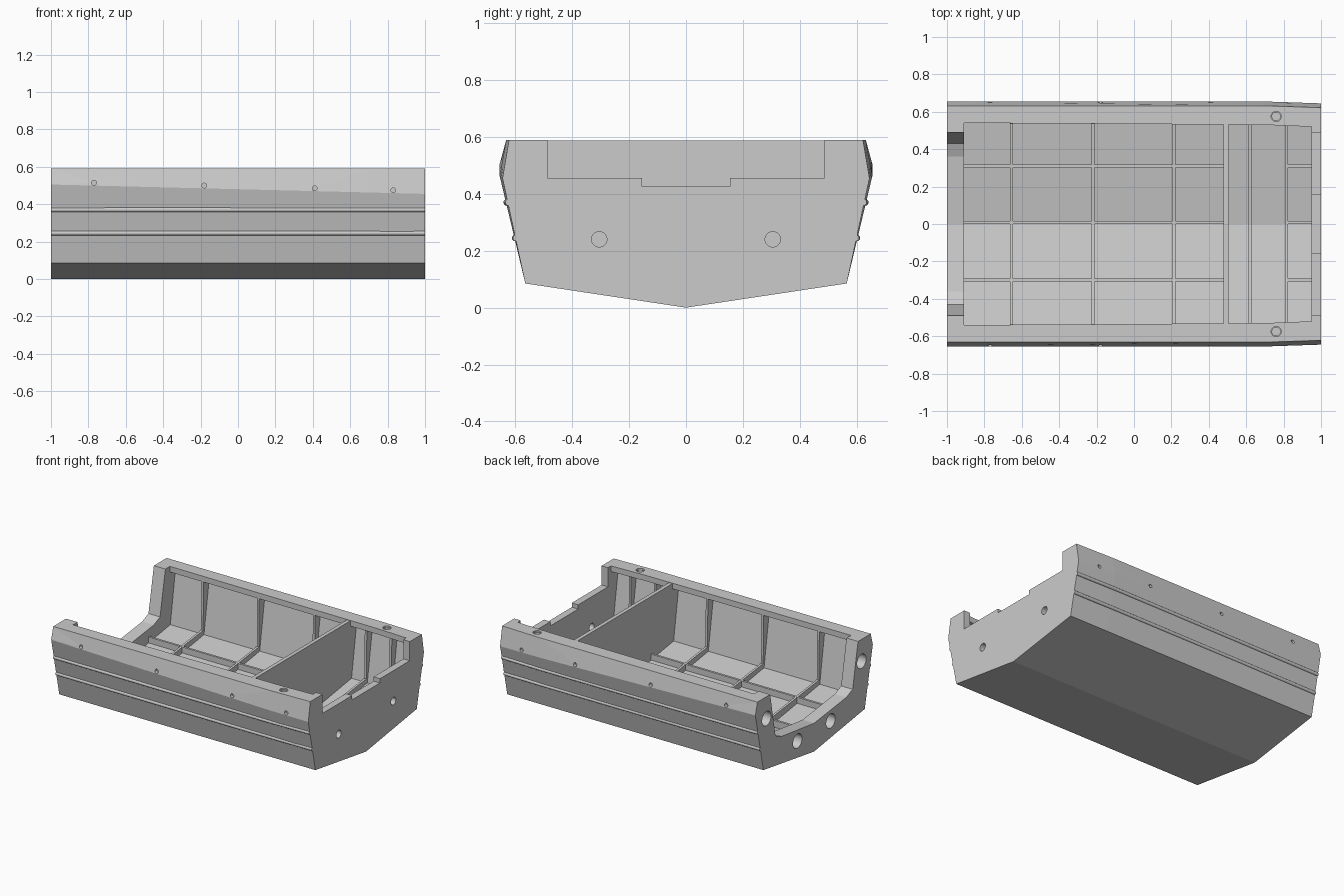
import bpy, bmesh, math
from mathutils import Matrix, Vector

cube = bpy.data.objects.get("Cube")
if cube:
    bpy.data.objects.remove(cube, do_unlink=True)

GREY = (0.6, 0.6, 0.6, 1)
mat = bpy.data.materials.new("plain grey")
mat.use_nodes = True
mat.diffuse_color = GREY
mat.node_tree.nodes["Principled BSDF"].inputs["Base Color"].default_value = GREY


def finish(bm, name):
    bmesh.ops.recalc_face_normals(bm, faces=bm.faces)
    mesh = bpy.data.meshes.new(name)
    bm.to_mesh(mesh)
    bm.free()
    mesh.materials.append(mat)
    ob = bpy.data.objects.new(name, mesh)
    bpy.context.collection.objects.link(ob)
    return ob


def loft(name, stations):
    """Skin closed (y, z) sections placed along x, with capped ends."""
    bm = bmesh.new()
    rings = [[bm.verts.new((x, y, z)) for y, z in pts] for x, pts in stations]
    n = len(rings[0])
    for a, b in zip(rings, rings[1:]):
        for i in range(n):
            j = (i + 1) % n
            bm.faces.new((a[i], a[j], b[j], b[i]))
    bm.faces.new(rings[0])
    bm.faces.new(rings[-1])
    return finish(bm, name)


def prism(name, x0, x1, pts):
    return loft(name, [(x0, pts), (x1, pts)])


def mirror(half):
    """Complete a half section running from the centre line upward."""
    return half + [(-y, z) for y, z in reversed(half) if y > 0]


def rod(name, centre, axis, r, length):
    bm = bmesh.new()
    turn = Vector((0, 0, 1)).rotation_difference(Vector(axis)).to_matrix().to_4x4()
    bmesh.ops.create_cone(bm, cap_ends=True, segments=32, radius1=r, radius2=r,
                          depth=length, matrix=Matrix.Translation(centre) @ turn)
    return finish(bm, name)


def cut(target, cutter):
    mod = target.modifiers.new("cut", 'BOOLEAN')
    mod.operation = 'DIFFERENCE'
    mod.solver = 'EXACT'
    mod.object = cutter
    deps = bpy.context.evaluated_depsgraph_get()
    deps.update()
    mesh = bpy.data.meshes.new_from_object(target.evaluated_get(deps))
    target.modifiers.clear()
    target.data = mesh
    bpy.data.objects.remove(cutter, do_unlink=True)


# Outer hull section: V bottom, flared sides, inward leaning rub rail
CHINE = (0.565, 0.085)
TOP = 0.59


def rail_z(x):
    return 0.48 - 0.025 * x


def taper(x):
    return 0.01 * max(0, x - 0.7) / 0.3


def side_y(x, z):
    t = (z - CHINE[1]) / (rail_z(x) - CHINE[1])
    return CHINE[0] + t * (0.655 - taper(x) - CHINE[0])


def floor_z(y):
    return 0.095 + 0.15 * abs(y)


def rib_z(y):
    return 0.145 + 0.12 * abs(y)


XS = (-1, 0.7, 1)
hull = loft("hull_shell", [
    (x, mirror([(0, 0), CHINE, (0.655 - taper(x), rail_z(x)), (0.632 - taper(x), TOP)]))
    for x in XS])

# Interior cavity beneath the deck lip, then the deck opening
cut(hull, prism("cavity", -0.91, 0.95, mirror(
    [(0, floor_z(0)), (0.545, floor_z(0.545)), (0.603, 0.55)])))
cut(hull, loft("deck_opening", [
    (x, [(-y, 0.4), (y, 0.4), (y, 0.7), (-y, 0.7)])
    for x, y in ((-0.91, 0.54), (-0.35, 0.537), (0.7, 0.53), (0.95, 0.52))]))

# Open end frame and stepped notch of the closed end
cut(hull, prism("end_opening", -1.1, -0.9, mirror(
    [(0, 0.2), (0.36, 0.245), (0.43, 0.275), (0.49, TOP), (0.49, 0.7)])))
cut(hull, prism("end_notch", 0.93, 1.1, mirror(
    [(0, 0.425), (0.155, 0.425), (0.155, 0.455), (0.487, 0.455), (0.487, 0.7)])))

# Holes: frame, closed end, countersunk deck holes and rail
for s in (-1, 1):
    for y, z in ((0.53, 0.435), (0.185, 0.145)):
        cut(hull, rod("frame_hole", (-0.98, s * y, z), (1, 0, 0), 0.05, 0.1))
    cut(hull, rod("end_hole", (1, s * 0.305, 0.24), (1, 0, 0), 0.027, 0.2))
    for r, length in ((0.027, 0.02), (0.022, 0.06)):
        cut(hull, rod("deck_hole", (0.76, s * 0.575, TOP), (0, 0, 1), r, length))
    for x in (-0.77, -0.18, 0.41, 0.83):
        cut(hull, rod("rail_hole", (x, s * 0.66, rail_z(x) + 0.015), (0, 1, 0), 0.013, 0.06))

# Rounded strakes along both sides
strakes = []
for s, side in ((-1, "right"), (1, "left")):
    for z, level in ((0.245, "lower"), (0.37, "upper")):
        strakes.append(loft(f"{level}_strake_{side}", [
            (x, [(s * (side_y(x, z) - 0.003) + 0.012 * math.cos(a * math.pi / 6),
                  z + 0.012 * math.sin(a * math.pi / 6)) for a in range(12)])
            for x in XS]))

# Transverse ribs: low over the floor, widening upward to meet the deck lip
outer = mirror([(0, 0.06), (0.565, 0.15), (0.615, 0.56)])
inner = [(0.54, 0.56), (0.535, rib_z(0.535)), (0, rib_z(0)),
         (-0.535, rib_z(0.535)), (-0.54, 0.56)]
rib_section = outer[:3] + inner + outer[3:]
for i, x in enumerate((-0.655, -0.22, 0.215, 0.62, 0.815)):
    prism(f"rib_{i + 1}", x - 0.008, x + 0.008, rib_section)

# Full height bulkhead
prism("bulkhead", 0.478, 0.505, mirror(
    [(0, 0.06), (0.565, 0.15), (0.61, 0.56), (0.531, 0.56), (0.531, 0.587)]))

# Floor stringers fore and aft
for y, place in ((-0.3, "right"), (0.007, "centre"), (0.31, "left")):
    y0, y1 = y - 0.008, y + 0.008
    low, high = floor_z(y) - 0.03, rib_z(y)
    for x0, x1, part in ((-0.92, 0.48, "long"), (0.815, 0.955, "short")):
        prism(f"{part}_stringer_{place}", x0, x1,
              [(y0, low), (y1, low), (y1, high), (y0, high)])

# Smooth the round strakes only; the rest keeps flat faces
bpy.ops.object.select_all(action='DESELECT')
for ob in strakes:
    ob.select_set(True)
bpy.context.view_layer.objects.active = strakes[0]
bpy.ops.object.shade_smooth_by_angle(angle=math.radians(31))
